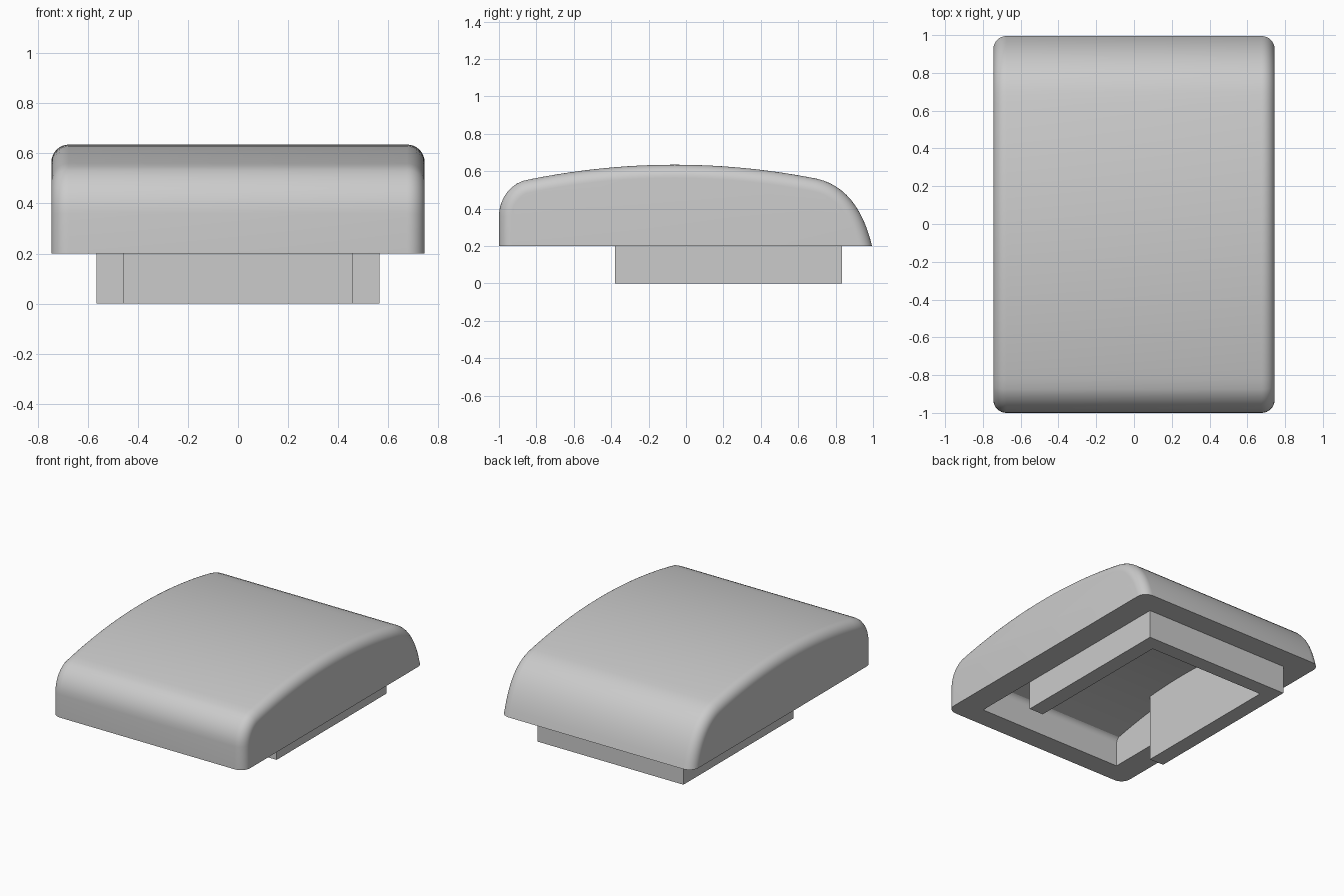
import bpy
import bmesh
import math
from mathutils import Vector

default = bpy.data.objects.get("Cube")
if default:
    bpy.data.objects.remove(default, do_unlink=True)

grey = bpy.data.materials.new("plain grey")
grey.use_nodes = True
colour = (0.6, 0.6, 0.6, 1)
grey.diffuse_color = colour
grey.node_tree.nodes["Principled BSDF"].inputs["Base Color"].default_value = colour

BASE = 0.2         # underside of the cap
HALF_WIDTH = 0.745
ROUND = 0.07       # side rounding
WALL = 0.15        # shell thickness
SKIRT = 0.565      # outer half width of the skirt


def side_profile():
    """Cap outline in (y, z), from the front foot over the top to the back foot."""
    pts = [Vector((-1, BASE))]
    # rounded front
    for i in range(8):
        a = math.radians(80 * i / 8)
        pts.append(Vector((-0.81 - 0.19 * math.cos(a), 0.36 + 0.2 * math.sin(a))))
    # shallow domed top
    for i in range(25):
        y = -0.82 + 1.52 * i / 24
        pts.append(Vector((y, 0.635 - 0.13 * (y + 0.06) ** 2)))
    # sweeping back
    p0, p1, p2 = Vector((0.7, 0.56)), Vector((0.92, 0.51)), Vector((0.995, BASE))
    for i in range(1, 13):
        t = i / 12
        pts.append(p0 * (1 - t) ** 2 + p1 * 2 * t * (1 - t) + p2 * t * t)
    return pts


def inset(pts, d, foot):
    """Move an outline inward by d and keep its two ends at height foot."""
    out = []
    for i, p in enumerate(pts):
        t = (pts[min(i + 1, len(pts) - 1)] - pts[max(i - 1, 0)]).normalized()
        out.append(p + Vector((t.y, -t.x)) * d)
    out[0] = Vector((pts[0].x + d, foot))
    out[-1] = Vector((pts[-1].x - d, foot))
    return out


def loft(name, rings):
    """Closed solid through matching rings of 3D points."""
    bm = bmesh.new()
    loops = [[bm.verts.new(p) for p in ring] for ring in rings]
    for a, b in zip(loops, loops[1:]):
        for i in range(len(a)):
            j = (i + 1) % len(a)
            bm.faces.new((a[i], a[j], b[j], b[i]))
    bm.faces.new(loops[0])
    bm.faces.new(loops[-1])
    bmesh.ops.recalc_face_normals(bm, faces=bm.faces)
    mesh = bpy.data.meshes.new(name)
    bm.to_mesh(mesh)
    bm.free()
    mesh.materials.append(grey)
    obj = bpy.data.objects.new(name, mesh)
    bpy.context.collection.objects.link(obj)
    return obj


# Domed cap with rounded sides
outline = side_profile()
half = []
for i in range(9):
    a = math.pi / 2 * i / 8
    x = HALF_WIDTH - ROUND + ROUND * math.sin(a)
    half.append((x, inset(outline, ROUND * (1 - math.cos(a)), BASE)))
sections = [(-x, pts) for x, pts in reversed(half)] + half
cap = loft("domed_cap", [[(x, p.x, p.y) for p in pts] for x, pts in sections])

# Hollow underside
hollow = inset(outline, WALL, BASE - 0.1)
cutter = loft("hollow_cutter", [[(x, min(p.x, 0.8), p.y) for p in hollow]
                                for x in (-SKIRT, SKIRT)])
cutter.hide_render = True
cut = cap.modifiers.new("hollow", 'BOOLEAN')
cut.operation = 'DIFFERENCE'
cut.solver = 'EXACT'
cut.object = cutter
bpy.ops.object.select_all(action='DESELECT')
cap.select_set(True)
bpy.context.view_layer.objects.active = cap
bpy.ops.object.modifier_apply(modifier=cut.name)
bpy.data.objects.remove(cutter, do_unlink=True)
bpy.ops.object.shade_smooth_by_angle(angle=math.radians(35))

# U-shaped skirt, open towards the front
inner, front, back = 0.455, -0.38, 0.835
right = [(SKIRT, back), (SKIRT, front), (inner, front), (inner, 0.73)]
plan = right + [(-x, y) for x, y in reversed(right)]
loft("skirt", [[(x, y, 0) for x, y in plan],
               [(x, y, 0.42 if y > 0.8 else 0.49) for x, y in plan]])
